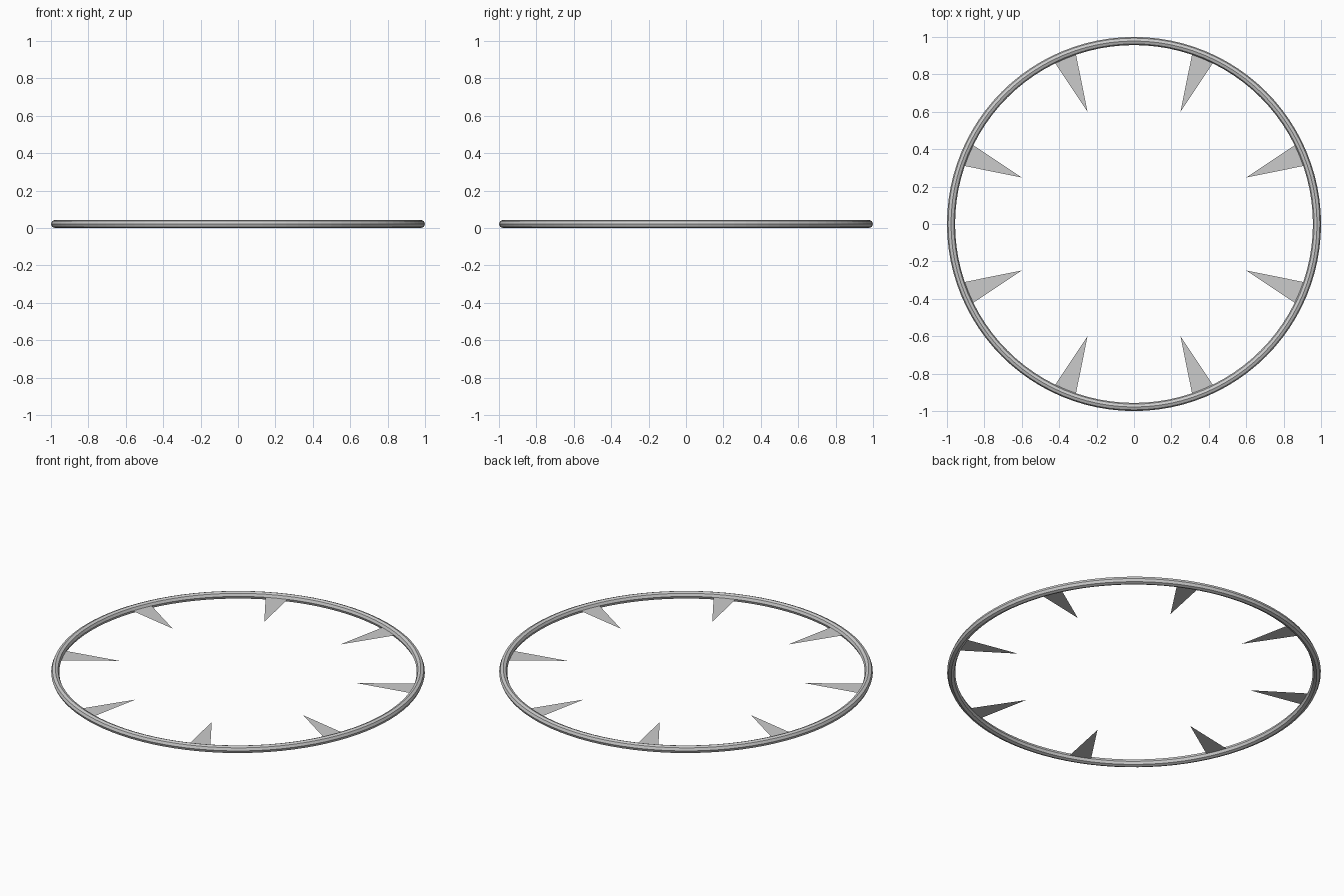
import bpy, bmesh
from math import sin, cos, pi

if "Cube" in bpy.data.objects:
    bpy.data.objects.remove(bpy.data.objects["Cube"])

MINOR = 0.0217
MAJOR = 1 - MINOR

# outer ring with an octagonal cross-section
bpy.ops.mesh.primitive_torus_add(major_radius=MAJOR, minor_radius=MINOR,
                                 major_segments=96, minor_segments=8,
                                 location=(0, 0, MINOR))
bpy.context.object.name = "ring"


# flat triangular spikes pointing inward, evenly spaced
def add_spike(index):
    a = pi / 8 + index * pi / 4
    bm = bmesh.new()
    local = [(0.65, 0), (0.97, -0.063), (0.97, 0.063)]
    verts = [bm.verts.new((r * cos(a) - t * sin(a), r * sin(a) + t * cos(a), MINOR))
             for r, t in local]
    bm.faces.new(verts)
    mesh = bpy.data.meshes.new("spike")
    bm.to_mesh(mesh)
    bm.free()
    obj = bpy.data.objects.new(f"spike_{index + 1}", mesh)
    bpy.context.collection.objects.link(obj)


for i in range(8):
    add_spike(i)
